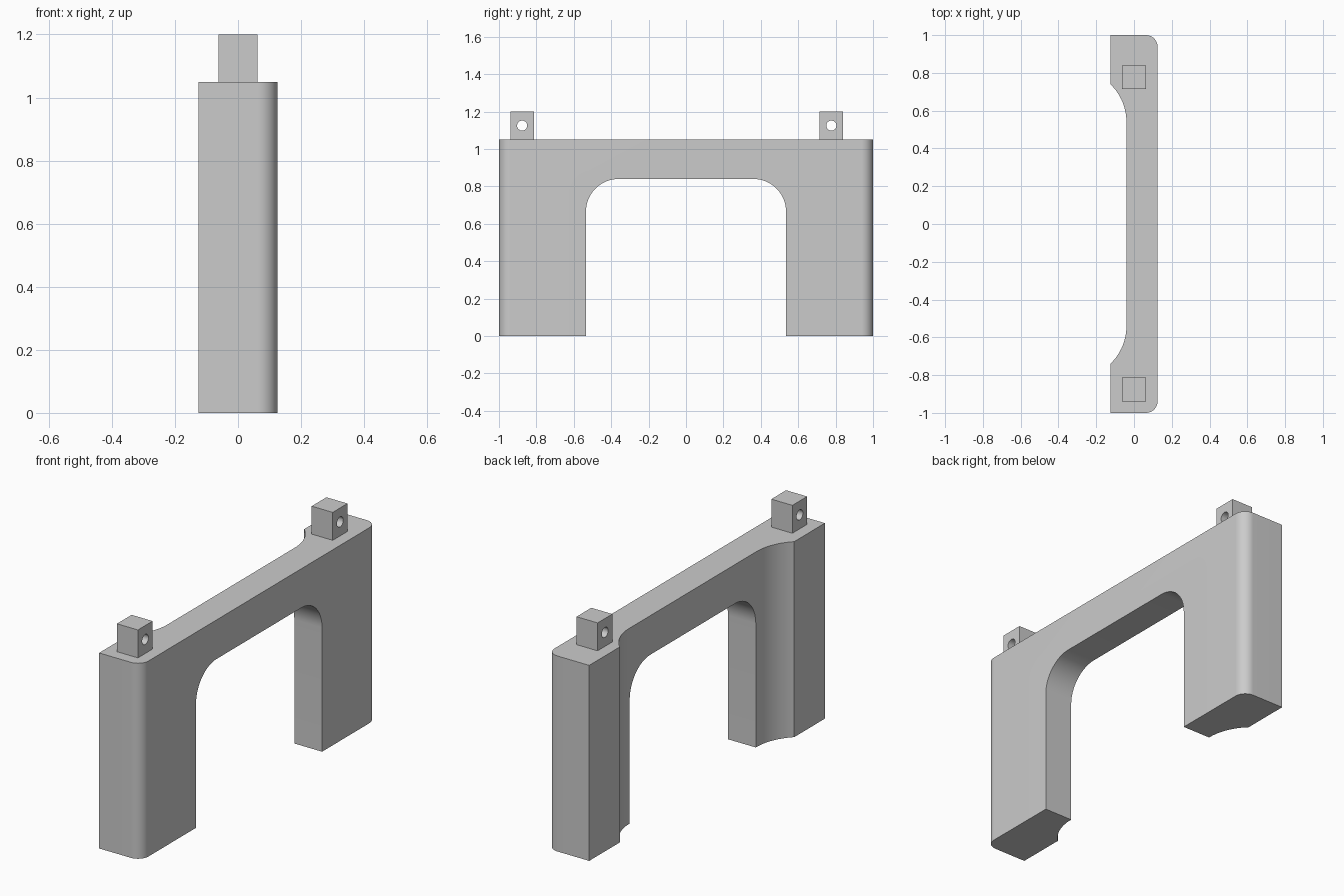
import bpy, bmesh
from math import sin, cos, pi, asin
from mathutils import Matrix, Vector

if "Cube" in bpy.data.objects:
    bpy.data.objects.remove(bpy.data.objects["Cube"])

grey = bpy.data.materials.new("plain grey")
grey.use_nodes = True
grey.diffuse_color = (0.6, 0.6, 0.6, 1)
grey.node_tree.nodes["Principled BSDF"].inputs["Base Color"].default_value = (0.6, 0.6, 0.6, 1)


def arc(cu, cv, r, start, end, steps=16):
    """Points on an arc in a 2D profile."""
    angles = [start + (end - start) * i / steps for i in range(steps + 1)]
    return [(cu + r * cos(a), cv + r * sin(a)) for a in angles]


def prism(name, points, direction):
    """Extrude a closed 3D outline along a direction."""
    bm = bmesh.new()
    face = bm.faces.new([bm.verts.new(p) for p in points])
    side = bmesh.ops.extrude_face_region(bm, geom=[face])
    verts = [v for v in side["geom"] if isinstance(v, bmesh.types.BMVert)]
    bmesh.ops.translate(bm, verts=verts, vec=Vector(direction))
    bmesh.ops.recalc_face_normals(bm, faces=bm.faces)
    return finish(name, bm)


def finish(name, bm):
    mesh = bpy.data.meshes.new(name)
    bm.to_mesh(mesh)
    bm.free()
    obj = bpy.data.objects.new(name, mesh)
    bpy.context.collection.objects.link(obj)
    mesh.materials.append(grey)
    return obj


def activate(obj):
    bpy.ops.object.select_all(action="DESELECT")
    obj.select_set(True)
    bpy.context.view_layer.objects.active = obj


def cut(obj, cutter):
    """Subtract the cutter, then smooth the curved walls."""
    mod = obj.modifiers.new("cut", "BOOLEAN")
    mod.operation, mod.solver, mod.object = "DIFFERENCE", "EXACT", cutter
    activate(obj)
    bpy.ops.object.modifier_apply(modifier=mod.name)
    bpy.data.objects.remove(cutter)
    activate(obj)
    bpy.ops.object.shade_smooth_by_angle(angle=pi / 6)


half_width, half_length, body_top = 0.125, 1.0, 1.05
opening, opening_top, opening_r = 0.535, 0.84, 0.175

# Plan outline: rounded outer corners, thinner middle with concave flares
corner_r, flare_r, web_x = 0.062, 0.278, -0.04
sweep = asin(0.2 / flare_r)
half = [(-half_width, half_length)]
half += arc(web_x - flare_r, 0.54, flare_r, sweep, 0)
half[1] = (-half_width, half[1][1])
corner = arc(half_width - corner_r, half_length - corner_r, corner_r, 0, pi / 2)
half = corner + half
plan = half + [(x, -y) for x, y in reversed(half)]
body = prism("arch_body", [(x, y, 0) for x, y in plan], (0, 0, body_top))

# Opening between the legs
arch = arc(opening - opening_r, opening_top - opening_r, opening_r, 0, pi / 2)
arch = [(opening, -0.1)] + arch
arch += [(-y, z) for y, z in reversed(arch)]
cut(body, prism("opening_cutter", [(-0.3, y, z) for y, z in arch], (0.6, 0, 0)))

# Drilled lugs on top of each end
for name, y in (("front_lug", -0.876), ("back_lug", 0.777)):
    bm = bmesh.new()
    bmesh.ops.create_cube(bm, size=1, matrix=Matrix.Translation((0, y, 1.125))
                          @ Matrix.Diagonal((0.125, 0.125, 0.15, 1)))
    lug = finish(name, bm)
    hole = arc(y, 1.125, 0.027, 0, 2 * pi, 32)[:-1]
    cut(lug, prism("hole_cutter", [(-0.2, u, z) for u, z in hole], (0.4, 0, 0)))
